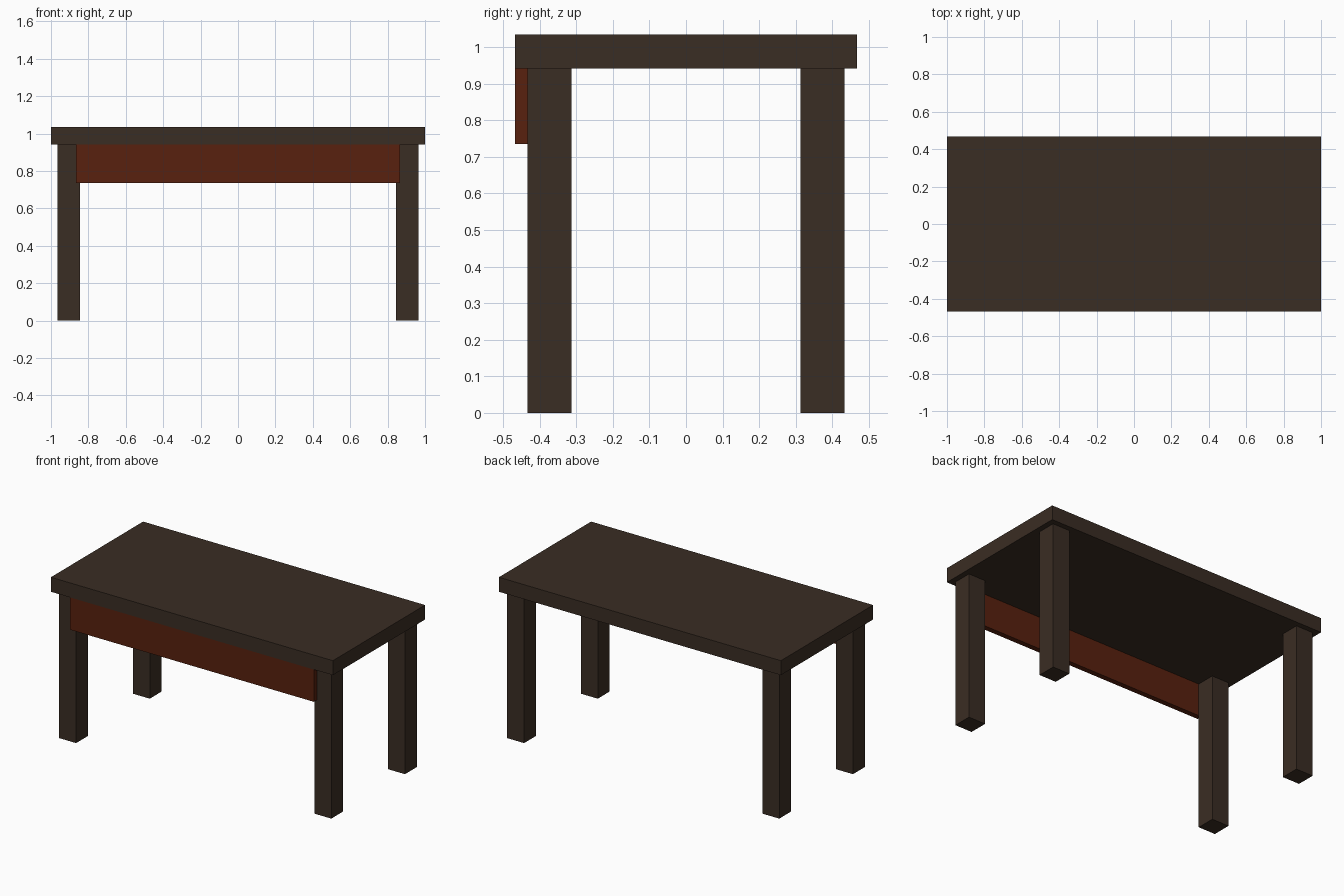
import bpy

cube = bpy.data.objects.get("Cube")
if cube:
    bpy.data.objects.remove(cube, do_unlink=True)


def material(name, rgb):
    mat = bpy.data.materials.new(name)
    mat.use_nodes = True
    color = (*rgb, 1.0)
    mat.diffuse_color = color
    mat.node_tree.nodes["Principled BSDF"].inputs["Base Color"].default_value = color
    return mat


def box(name, low, high, mat):
    """Add a box spanning two opposite corners."""
    centre = [(a + b) / 2 for a, b in zip(low, high)]
    bpy.ops.mesh.primitive_cube_add(size=1, location=centre)
    obj = bpy.context.object
    obj.name = name
    obj.scale = [b - a for a, b in zip(low, high)]
    bpy.ops.object.transform_apply(location=False, rotation=False, scale=True)
    obj.data.materials.append(mat)
    return obj


dark_wood = material("dark brown wood", (0.042, 0.026, 0.017))
red_wood = material("red brown wood", (0.098, 0.015, 0.0044))

HALF_DEPTH = 0.467
LEG_TOP = 0.942
LEG = 0.12
LEG_X, LEG_Y = 0.905, 0.373

# Table top
box("table_top", (-1, -HALF_DEPTH, LEG_TOP), (1, HALF_DEPTH, 1.035), dark_wood)

# Four square legs
for side, sx in (("left", 1), ("right", -1)):
    for end, sy in (("front", -1), ("back", 1)):
        x, y = sx * LEG_X, sy * LEG_Y
        box(f"{end}_{side}_leg", (x - LEG / 2, y - LEG / 2, 0),
            (x + LEG / 2, y + LEG / 2, LEG_TOP), dark_wood)

# Front panel, fixed on the faces of the front legs
box("front_panel", (-0.865, -HALF_DEPTH, 0.735),
    (0.865, -LEG_Y - LEG / 2, LEG_TOP), red_wood)
